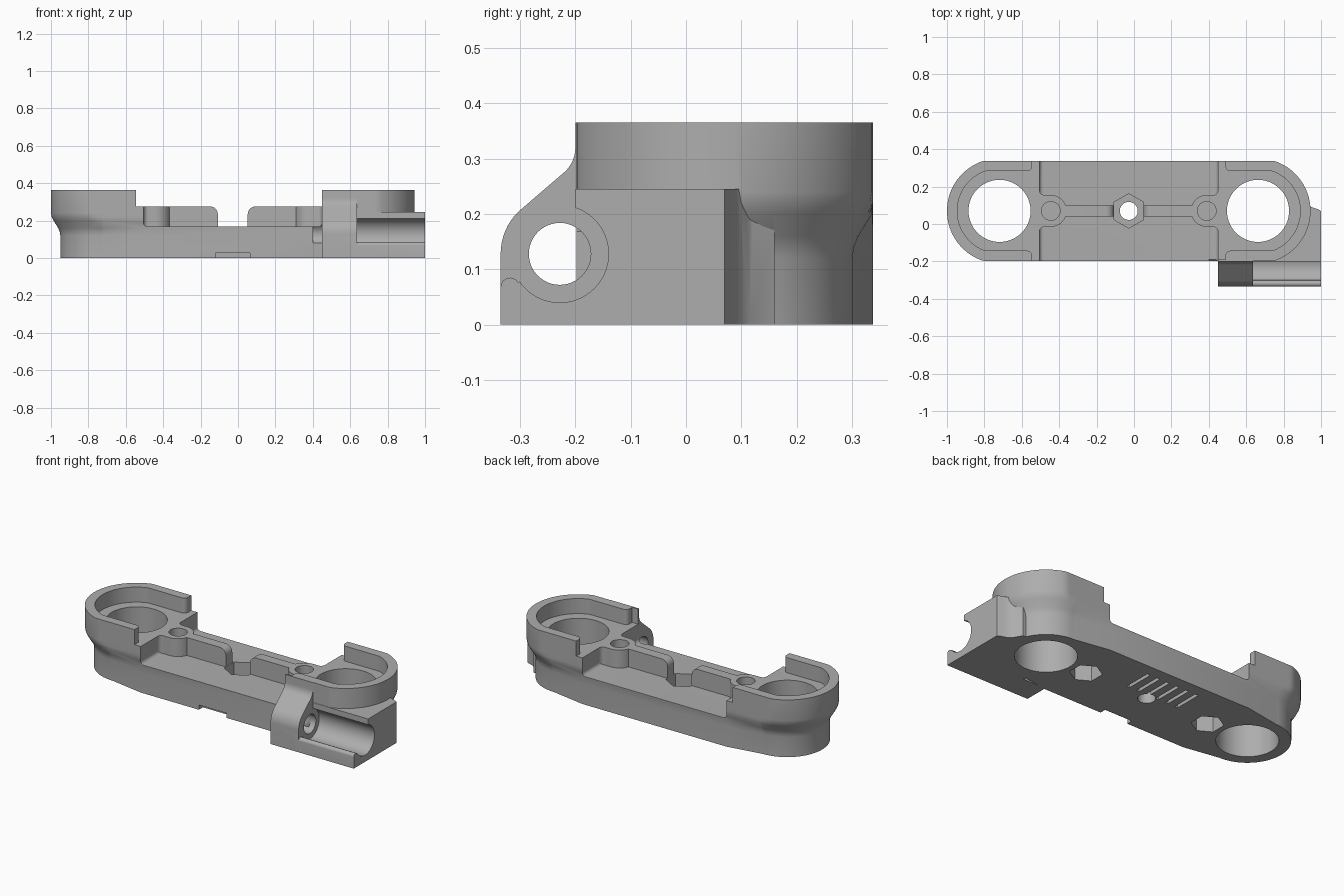
import bpy, bmesh
from math import cos, sin, pi, radians

if "Cube" in bpy.data.objects:
    bpy.data.objects.remove(bpy.data.objects["Cube"], do_unlink=True)

MID, YC = -0.028, 0.07            # symmetry centre of the main body
END, HALF = 0.691, 0.268          # ring centre distance, body half width
DECK, FLOOR, SHELF, TOP = 0.477, 0.168, 0.275, 0.365
TUBE = (-0.228, 0.128)            # cradle axis in y, z

grey = bpy.data.materials.new("grey_plastic")
grey.use_nodes = True
grey.diffuse_color = (0.42, 0.42, 0.42, 1)
grey.node_tree.nodes["Principled BSDF"].inputs["Base Color"].default_value = grey.diffuse_color


def loft(name, rings):
    """Solid through a stack of equal-length rings of 3D points."""
    bm = bmesh.new()
    vs = [[bm.verts.new(p) for p in ring] for ring in rings]
    n = len(vs[0])
    bm.faces.new(vs[0])
    bm.faces.new(vs[-1])
    for a, b in zip(vs, vs[1:]):
        for i in range(n):
            j = (i + 1) % n
            bm.faces.new((a[i], a[j], b[j], b[i]))
    bmesh.ops.recalc_face_normals(bm, faces=bm.faces)
    mesh = bpy.data.meshes.new(name)
    bm.to_mesh(mesh)
    bm.free()
    mesh.materials.append(grey)
    ob = bpy.data.objects.new(name, mesh)
    bpy.context.collection.objects.link(ob)
    return ob


def prism(name, pts, lo, hi, axis="z"):
    place = {"x": lambda a, b, h: (h, a, b),
             "y": lambda a, b, h: (a, h, b),
             "z": lambda a, b, h: (a, b, h)}[axis]
    return loft(name, [[place(a, b, h) for a, b in pts] for h in (lo, hi)])


def arc(cx, cy, r, a0, a1, n=12):
    steps = [radians(a0 + (a1 - a0) * i / n) for i in range(n + 1)]
    return [(cx + r * cos(t), cy + r * sin(t)) for t in steps]


def disc(cx, cy, r, n=64, turn=0):
    return arc(cx, cy, r, turn, turn + 360, n)[:-1]


def rect(x0, x1, y0, y1):
    return [(x0, y0), (x1, y0), (x1, y1), (x0, y1)]


def end_arc(r, w):
    """Rounded end, clipped to half width w, as offsets from the body centre."""
    return [(a, max(-w, min(w, b))) for a, b in arc(END, 0, r, -90, 90, 48)]


def mirrored(side, pts):
    return [(MID + side * a, b) for a, b in pts]


def combine(part, mode):
    mod = body.modifiers.new(mode, "BOOLEAN")
    mod.operation, mod.solver, mod.object = mode, "EXACT", part
    bpy.context.view_layer.objects.active = body
    bpy.ops.object.modifier_apply(modifier=mod.name)
    bpy.data.objects.remove(part, do_unlink=True)


def add(*args):
    combine(prism(*args), "UNION")


def cut(*args):
    combine(prism(*args), "DIFFERENCE")


# Main body: waisted below, flaring to the full ring width
def body_ring(z, r):
    half = [(DECK, -HALF)] + end_arc(r, HALF) + [(DECK, HALF)]
    pts = half + [(-a, -b) for a, b in half]
    return [(MID + a, YC + b, z) for a, b in pts]


levels = [(0, .231), (.12, .231), (.14, .234), (.16, .242), (.2, .267),
          (.22, .277), (.24, .281), (TOP, .281)]
body = loft("double_ring_bracket", [body_ring(z, r) for z, r in levels])

# Open ring pockets, shelf between the rims and the lower deck
for s in (-1, 1):
    inner = end_arc(.226, .213)
    lip = arc(.5425, .238, .025, 270, 180, 6)
    pocket = inner + lip + [(0.4, .238), (0.4, -.238)] + [(a, -b) for a, b in reversed(lip)]
    cut("pocket", [(a, YC + b) for a, b in mirrored(s, pocket)], SHELF, .5)
cut("shelf_gap", rect(MID - .5175, MID + .5175, -.5, .5), SHELF, .5)
x0, x1, f = MID - DECK, MID + DECK, .02
deck = arc(x0 + f, FLOOR + f, f, 180, 270, 6) + arc(x1 - f, FLOOR + f, f, 270, 360, 6)
cut("deck_gap", deck + [(x1, .6), (x0, .6)], -.5, .5, "y")

# Screw bosses and the spine rib
for s in (-1, 1):
    f = .025
    boss = (arc(.417, 0, .085, 90, 270, 24)
            + arc(DECK - f, -.085 - f, f, 90, 0, 6) + [(.5, -.085 - f), (.5, .085 + f)]
            + arc(DECK - f, .085 + f, f, 0, -90, 6))
    add("boss", [(a, YC + b) for a, b in mirrored(s, boss)], FLOOR - .03, SHELF)
    rib = [(.4, FLOOR - .02), (.08, FLOOR - .02)] + arc(.12, SHELF - .04, .04, 180, 90, 8) + [(.4, SHELF)]
    add("rib", mirrored(s, rib), YC - .03, YC + .03, "y")

# Tube cradle with front lip, its end wall and the corner fillet
cradle = ([(.07, 0), (-.335, 0)] + arc(-.318, .068, .017, 180, 30, 8)
          + [(-.25, .1), (-.2, .16), (-.2, .245), (.07, .245)])
add("cradle", cradle, .6, 1, "x")
add("cradle_fillet", [(.8, .05), (1, .05), (1, .07), (.985, .078), (.95, .09),
                      (.92, .115), (.895, .16), (.8, .16)], 0, .245)
wall = ([(-.19, 0), (-.335, 0)] + arc(*TUBE, .107, 180, 135, 8)
        + arc(-.26, .32, .06, -45, 0, 8) + [(-.2, TOP), (-.19, TOP)])
add("cradle_wall", wall, .45, .635, "x")
cut("trough", disc(*TUBE, .088), .635, 1.2, "x")
cut("tube_bore", disc(*TUBE, .056, 48), .4, .8, "x")

# Through holes, screw holes and nut traps
for s in (-1, 1):
    cut("ring_hole", disc(MID + s * END, YC, .166, 96), -.1, .6)
    cut("screw_hole", disc(MID + s * .417, YC, .05, 40), .13, .6)
    cut("nut_trap", disc(MID + s * .417, YC, .088, 6, 30), -.1, .11)
cut("centre_nut_trap", disc(MID, YC, .092, 6, 30), .09, .6)
cut("centre_hole", disc(MID, YC, .048, 40), -.1, .6)

# Underside slots and front notch
for i in range(6):
    x = .125 - i * .066
    cut("slot", rect(x - .01, x + .01, .1, .27), -.1, .025)
cut("notch", rect(-.12, .063, -.3, -.16), -.1, .028)

# Smooth shading with crisp edges
bpy.ops.object.select_all(action="DESELECT")
body.select_set(True)
bpy.context.view_layer.objects.active = body
bpy.ops.object.shade_smooth_by_angle(angle=radians(30))
